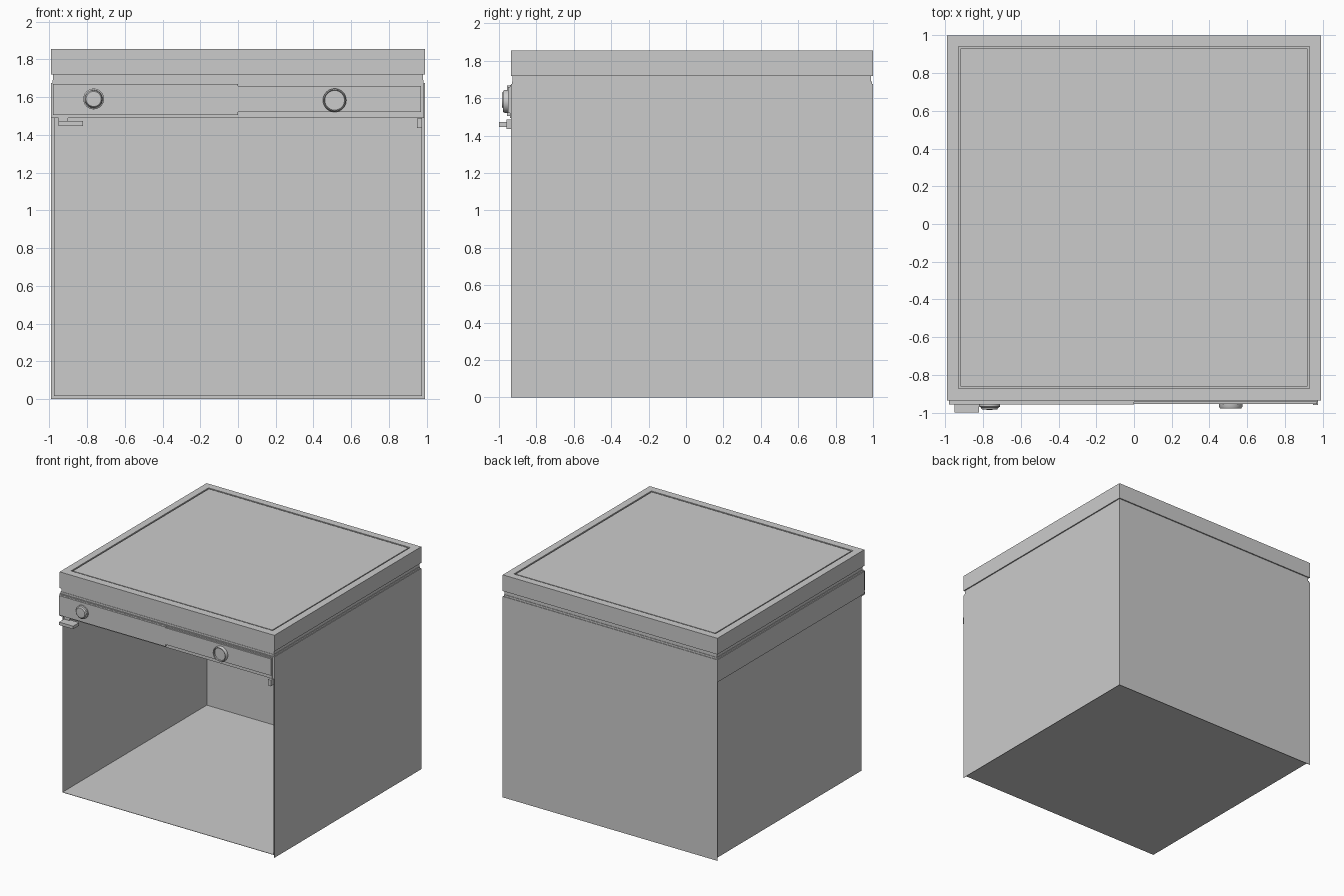
import bpy, bmesh, math

if "Cube" in bpy.data.objects:
    bpy.data.objects.remove(bpy.data.objects["Cube"])

grey = bpy.data.materials.new("neutral_grey")
grey.diffuse_color = (0.68, 0.68, 0.67, 1)
grey.use_nodes = True
grey.node_tree.nodes["Principled BSDF"].inputs["Base Color"].default_value = grey.diffuse_color


def finish(name, bm, mat=None):
    bmesh.ops.recalc_face_normals(bm, faces=bm.faces)
    me = bpy.data.meshes.new(name)
    bm.to_mesh(me)
    bm.free()
    ob = bpy.data.objects.new(name, me)
    bpy.context.collection.objects.link(ob)
    if mat:
        me.materials.append(mat)
    return ob


def box(name, x, y, z, mat=None):
    """Axis-aligned box from (min, max) pairs."""
    bm = bmesh.new()
    bmesh.ops.create_cube(bm, size=1)
    for v in bm.verts:
        v.co = [(a + b) / 2 + c * (b - a) for (a, b), c in zip((x, y, z), v.co)]
    return finish(name, bm, mat)


def lathe(name, cx, cz, profile, mat=None, steps=32):
    """Spin (radius, y) points about an axis running along y."""
    bm = bmesh.new()
    vs = [bm.verts.new((r, y, 0)) for r, y in profile]
    es = [bm.edges.new(p) for p in zip(vs, vs[1:])]
    bmesh.ops.spin(bm, geom=vs + es, axis=(0, 1, 0), cent=(0, 0, 0),
                   angle=math.tau, steps=steps)
    bmesh.ops.remove_doubles(bm, verts=bm.verts, dist=1e-4)
    for v in bm.verts:
        v.co.x += cx
        v.co.z += cz
    ob = finish(name, bm, mat)
    bpy.context.view_layer.objects.active = ob
    ob.select_set(True)
    bpy.ops.object.shade_smooth_by_angle(angle=math.radians(35))
    ob.select_set(False)
    return ob


F, B, T = -0.935, 1.0, 0.003   # front, back, sheet thickness

# Outer sheets: the left side only has the upper band
box("outer_back", (-0.99, 0.99), (B - T, B), (0, 1.675))
box("outer_right", (0.99 - T, 0.99), (F, B), (0, 1.675))
box("upper_compartment", (-0.99, 0.986), (F, 0.996), (1.488, 1.674))

# Inner liner, open at the front
box("liner_left", (-0.975, -0.975 + T), (-0.922, 0.98), (0.015, 1.488))
box("liner_right", (0.975 - T, 0.975), (-0.922, 0.98), (0.015, 1.488))
box("liner_back", (-0.975, 0.975), (0.98 - T, 0.98), (0.015, 1.488))
box("liner_floor", (-0.975, 0.975), (-0.922, 0.98), (0.015, 0.015 + T))

# Stepped neck under the worktop
box("neck_lower", (-0.984, 0.984), (F + 0.005, B - 0.006), (1.674, 1.69))
box("neck_upper", (-0.98, 0.98), (F + 0.008, B - 0.01), (1.69, 1.72))

# Worktop: rim frame with a groove around a flush inset panel
px, py0, py1, g = 0.93, -0.872, 0.94, 0.01
bm = bmesh.new()
rings = []
for hx, y0, y1, z in ((0.99, F, B, 1.72), (0.99, F, B, 1.855),
                      (px, py0, py1, 1.855), (px, py0, py1, 1.84)):
    rings.append([bm.verts.new((x, y, z)) for x, y in
                  ((-hx, y0), (hx, y0), (hx, y1), (-hx, y1))])
for lo, hi in zip(rings, rings[1:]):
    for i in range(4):
        j = (i + 1) % 4
        bm.faces.new((lo[i], lo[j], hi[j], hi[i]))
bm.faces.new(rings[0])
bm.faces.new(rings[-1])
finish("worktop_rim", bm)
box("worktop_panel", (-px + g, px - g), (py0 + g, py1 - g), (1.838, 1.853), grey)

# Control fascia in two halves
box("fascia_backing", (-0.98, 0.975), (-0.942, F), (1.495, 1.67))
box("fascia_left", (-0.98, 0.0), (-0.957, F), (1.505, 1.668))
box("fascia_right", (0.0, 0.97), (-0.953, F), (1.52, 1.66))

# Knobs: domed on the left, hollow ring on the right
lathe("left_knob_collar", -0.765, 1.59,
      [(0.055, -0.95), (0.055, -0.968), (0.047, -0.972), (0.047, -0.95)])
lathe("left_knob", -0.765, 1.59,
      [(0.047, -0.95), (0.046, -0.975), (0.04, -0.983), (0, -0.985)], grey)
lathe("right_knob_ring", 0.512, 1.583,
      [(0.062, -0.945), (0.062, -0.968), (0.056, -0.978), (0.052, -0.975), (0.052, -0.945)])
lathe("right_knob_face", 0.512, 1.583, [(0.052, -0.962), (0, -0.962)], grey)

# Door catches below the fascia
box("left_catch", (-0.95, -0.82), (-1.0, -0.92), (1.447, 1.472))
box("left_catch_stem", (-0.95, -0.9), (-0.935, -0.92), (1.447, 1.5))
box("right_catch", (0.948, 0.975), (-0.96, -0.92), (1.435, 1.487))
